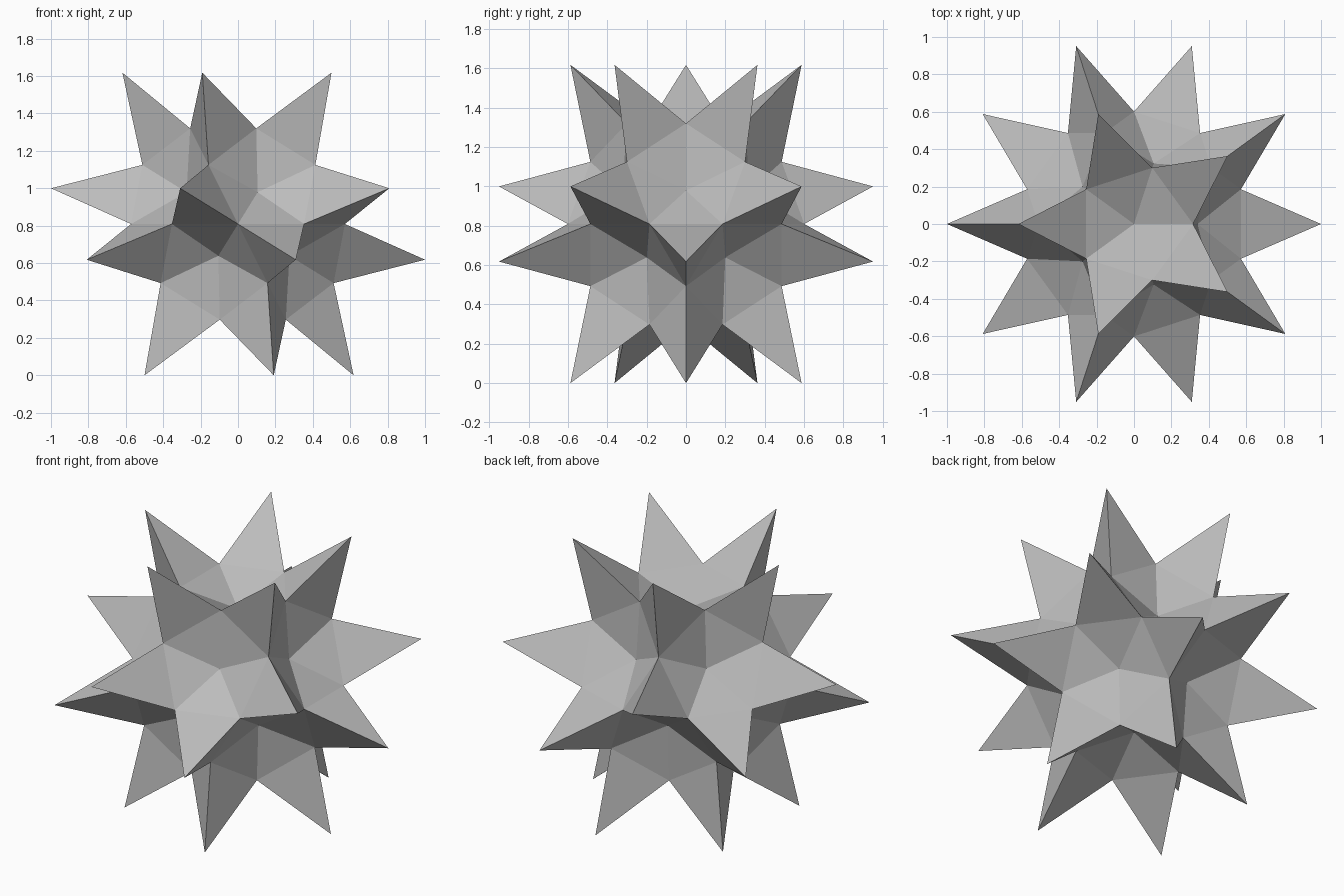
import bpy, bmesh, math
from mathutils import Matrix

# Remove the default object
if "Cube" in bpy.data.objects:
    bpy.data.objects.remove(bpy.data.objects["Cube"], do_unlink=True)

PHI = (1 + math.sqrt(5)) / 2
HEIGHT = PHI                          # full height when the widest span is 2
TIP = math.hypot(1, HEIGHT / 2 - 1 / PHI)   # radius of the spike tips
NOTCH = 0.601                         # radius of the notches between spikes
HOLLOW = 0.38                         # radius of the sunken star centres

# Stone grey material
grey = bpy.data.materials.new("plain_grey")
grey.use_nodes = True
colour = (0.5, 0.5, 0.5, 1)
grey.diffuse_color = colour
grey.node_tree.nodes["Principled BSDF"].inputs["Base Color"].default_value = colour

# Base ball: 12 star centres and 30 notches
bm = bmesh.new()
bmesh.ops.create_icosphere(bm, subdivisions=2, radius=1)
centres = [v for v in bm.verts if len(v.link_edges) == 5]
notches = [v for v in bm.verts if len(v.link_edges) == 6]

# Turn one upper star centre towards +x
upper = next(v for v in centres if 0.1 < v.co.z < 0.9)
turn = Matrix.Rotation(-math.atan2(upper.co.y, upper.co.x), 3, 'Z')
bmesh.ops.rotate(bm, verts=bm.verts, cent=(0, 0, 0), matrix=turn)

# Sink the star centres below the notches
for group, radius in ((centres, HOLLOW), (notches, NOTCH)):
    for v in group:
        v.co = v.co.normalized() * radius

# Pull a spike out of each triangle that joins three notches
spike_bases = [f for f in bm.faces if all(v in notches for v in f.verts)]
poked = bmesh.ops.poke(bm, faces=spike_bases)
for v in poked["verts"]:
    v.co = v.co.normalized() * TIP

bmesh.ops.translate(bm, verts=bm.verts, vec=(0, 0, HEIGHT / 2))
bmesh.ops.recalc_face_normals(bm, faces=bm.faces)

mesh = bpy.data.meshes.new("spiked_star")
bm.to_mesh(mesh)
bm.free()
mesh.materials.append(grey)
star = bpy.data.objects.new("spiked_star", mesh)
bpy.context.collection.objects.link(star)
